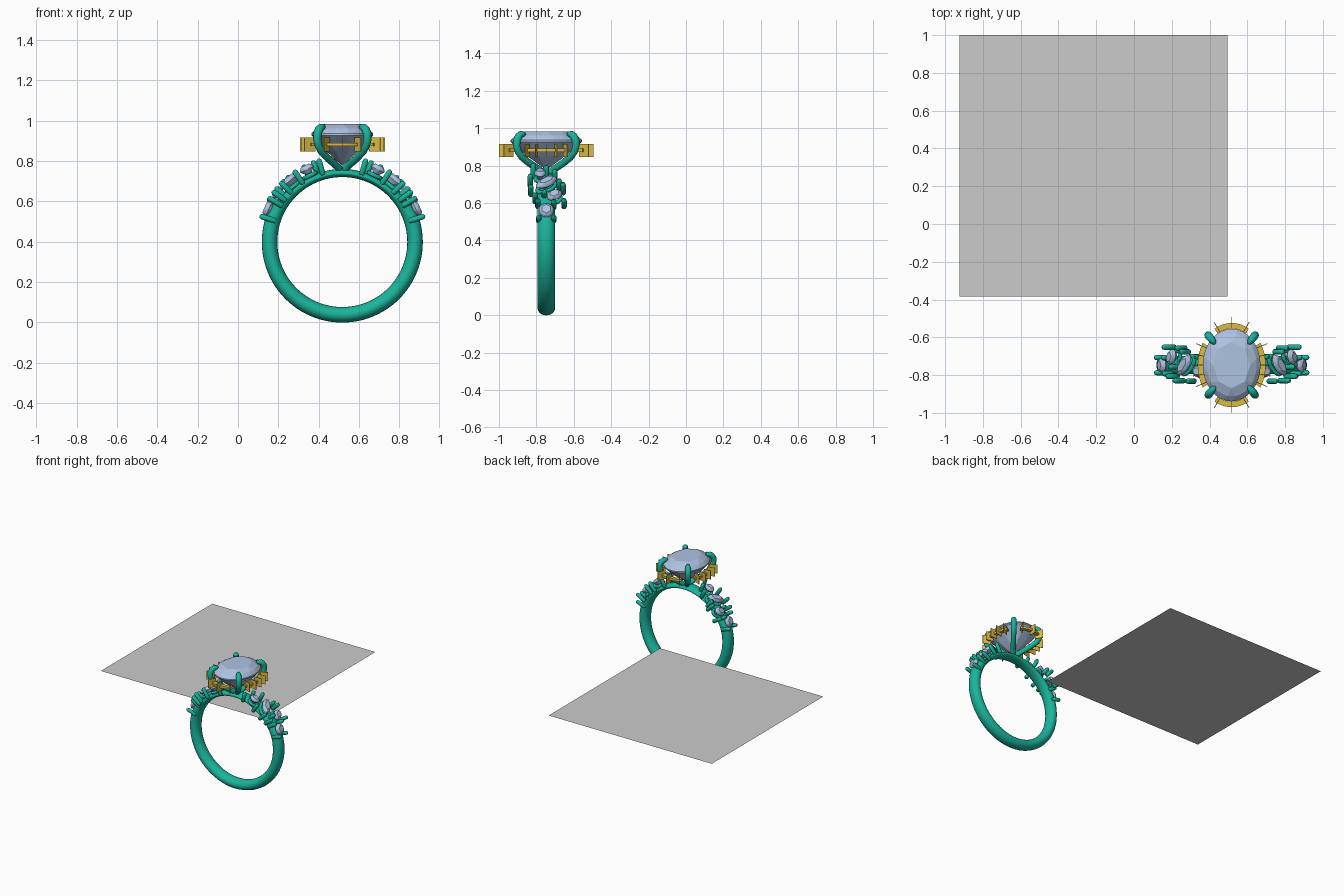
import bpy, bmesh
from math import sin, cos, pi, radians
from mathutils import Matrix, Vector

if "Cube" in bpy.data.objects:
    bpy.data.objects.remove(bpy.data.objects["Cube"])

CX, CY, CZ = 0.517, -0.747, 0.398        # centre of the finger hole


def mat(name, rgb):
    m = bpy.data.materials.new(name)
    m.diffuse_color = (*rgb, 1)
    m.use_nodes = True
    m.node_tree.nodes["Principled BSDF"].inputs["Base Color"].default_value = m.diffuse_color
    return m


METAL = mat("green_metal", (0.01, 0.46, 0.33))
GOLD = mat("gold", (0.72, 0.5, 0.06))
GEM = mat("pale_gem", (0.42, 0.54, 0.75))


def finish(bm, name, material, smooth=False):
    bmesh.ops.recalc_face_normals(bm, faces=bm.faces)
    me = bpy.data.meshes.new(name)
    for f in bm.faces:
        f.smooth = smooth
    bm.to_mesh(me)
    bm.free()
    ob = bpy.data.objects.new(name, me)
    bpy.context.collection.objects.link(ob)
    if material:
        me.materials.append(material)
    return ob


def gem(name, mx, a, b, crown, depth, n=16, tip=1.0):
    """Faceted cut stone: hull of table, crown, girdle and pavilion rings. tip > 1 points the ends."""
    bm = bmesh.new()
    levels = [(0.64, crown, n // 2, 0), (0.87, crown * 0.55, n, 0.5), (1, 0.06 * crown, n * 2, 0),
              (1, -0.12 * crown, n * 2, 0), (0.55, -depth * 0.55, n // 2, 0.5), (0.02, -depth, 6, 0)]
    for s, z, k, off in levels:
        for i in range(k):
            t = 2 * pi * (i + off) / k
            y = abs(sin(t)) ** tip * (1 if sin(t) >= 0 else -1)
            bm.verts.new((a * s * cos(t), b * s * y, z))
    res = bmesh.ops.convex_hull(bm, input=bm.verts)
    junk = [g for g in res["geom_interior"] if isinstance(g, bmesh.types.BMVert)]
    bmesh.ops.delete(bm, geom=junk, context="VERTS")
    bm.transform(mx)
    return finish(bm, name, GEM)


def tube(name, pts, r, radii=None, cyclic=False):
    """Round wire along points."""
    cu = bpy.data.curves.new(name, "CURVE")
    cu.dimensions = "3D"
    cu.bevel_depth, cu.bevel_resolution, cu.use_fill_caps = r, 3, True
    sp = cu.splines.new("POLY")
    sp.points.add(len(pts) - 1)
    for i, p in enumerate(pts):
        sp.points[i].co = (*p, 1)
        sp.points[i].radius = radii[i] if radii else 1
    sp.use_cyclic_u = cyclic
    sp.use_smooth = True
    cu.materials.append(METAL)
    ob = bpy.data.objects.new(name, cu)
    bpy.context.collection.objects.link(ob)
    return ob


def grid_loop(sections, name, material, smooth, closed=True):
    """Skin a list of vertex sections, each a closed profile."""
    bm = bmesh.new()
    rows = [[bm.verts.new(p) for p in s] for s in sections]
    k, n = len(rows[0]), len(rows)
    for i in range(n if closed else n - 1):
        r0, r1 = rows[i], rows[(i + 1) % n]
        for j in range(k):
            bm.faces.new((r0[j], r1[j], r1[(j + 1) % k], r0[(j + 1) % k]))
    if not closed:
        bm.faces.new(rows[0])
        bm.faces.new(rows[-1])
    return finish(bm, name, material, smooth)


# Shank: oval section swept round the finger, thinner under the centre stone
secs = []
for i in range(96):
    t = 2 * pi * i / 96
    k = min(1, max(0, (sin(t) - 0.35) / 0.5))
    half = 0.0385 - 0.0185 * k
    rad = 0.322 + half
    prof = [(half * cos(2 * pi * j / 20), 0.047 * sin(2 * pi * j / 20)) for j in range(20)]
    secs.append([(CX + (rad + u) * cos(t), CY + v, CZ + (rad + u) * sin(t)) for u, v in prof])
grid_loop(secs, "shank", METAL, True)

# Large oval centre stone
gem("centre_stone", Matrix.Translation((CX, CY, 0.933)), 0.153, 0.192, 0.05, 0.155)

# Four claws curving up from one root and hooking over the stone
claw = [(0.02, 0.735), (0.1, 0.76), (0.3, 0.785), (0.55, 0.812), (0.8, 0.845), (0.93, 0.875),
        (0.98, 0.905), (0.97, 0.935), (0.91, 0.956), (0.83, 0.967), (0.74, 0.969), (0.69, 0.967)]
size = [1, 1, 1, 1, 1, 1, 1.05, 1.1, 1.1, 1, 0.75, 0.25]
for sx in (-1, 1):
    for sy in (-1, 1):
        tube("claw", [(CX + sx * 0.127 * f, CY + sy * 0.162 * f, z) for f, z in claw], 0.019, size)

# Halo: four gold rails between the claws, with radial fins
for mid, span, fins in ((0, 32, 5), (90, 30, 3), (180, 32, 5), (270, 30, 3)):
    arc = []
    for i in range(9):
        t = radians(mid - span + span * 2 * i / 8)
        arc.append([(CX + (0.18 - d) * cos(t), CY + (0.223 - d) * sin(t), z)
                    for d, z in ((0, 0.873), (0, 0.89), (0.03, 0.89), (0.03, 0.873))])
    grid_loop(arc, "halo_rail", GOLD, False, closed=False)
    for i in range(fins):
        t = radians(mid + span * 0.85 * (2 * i / (fins - 1) - 1))
        p = Vector((0.18 * cos(t), 0.223 * sin(t), 0))
        nrm = Vector((cos(t) / 0.18, sin(t) / 0.223, 0)).normalized()
        bm = bmesh.new()
        bmesh.ops.create_cube(bm, size=1)
        bm.transform(Matrix.Translation(Vector((CX, CY, 0.881)) + p + nrm * 0.0005)
                     @ Matrix.Rotation(nrm.to_2d().angle_signed(Vector((1, 0))), 4, "Z")
                     @ Matrix.Diagonal((0.06, 0.004, 0.068, 1)))
        finish(bm, "halo_fin", GOLD)

# Shoulder clusters: (angle, y offset, half length, half width, turn, point sharpness)
STONES = [(64, -0.033, 0.036, 0.03, 0, 1), (51, 0.0, 0.068, 0.033, 52, 1.4),
          (37.5, 0.043, 0.043, 0.032, 60, 1), (24, 0.0, 0.04, 0.04, 0, 1)]
# Claw posts: (angle, y offset)
POSTS = [(74, -0.07), (70, 0.0), (63, 0.045), (56, -0.085), (50, 0.07), (44, -0.082), (46, 0.09),
         (39, -0.01), (36, -0.06), (31, 0.095), (31, -0.045), (30, 0.04), (17.5, -0.04), (17.5, 0.04)]
for side in (1, -1):
    flip = Matrix.Translation((CX, CY, CZ)) @ Matrix.Diagonal((side, 1, 1, 1))
    for ang, dy, a, b, turn, tip in STONES:
        t = radians(ang)
        frame = Matrix(((-sin(t), 0, cos(t), 0.402 * cos(t)), (0, -1, 0, dy),
                        (cos(t), 0, sin(t), 0.402 * sin(t)), (0, 0, 0, 1)))
        mx = flip @ frame @ Matrix.Rotation(radians(-turn), 4, "Z")
        gem("shoulder_stone", mx, a, b, 0.02, 0.04, 12, tip)
        loop = [mx @ Vector((a * 0.85 * cos(u), b * 0.85 * sin(u), -0.035))
                for u in (2 * pi * i / 20 for i in range(20))]
        tube("stone_seat", loop, 0.011, cyclic=True)
    for ang, dy in POSTS:
        t = radians(ang)
        line = [flip @ Vector((r * cos(t), dy, r * sin(t)))
                for r in (0.345, 0.352, 0.415, 0.425, 0.43)]
        tube("stone_post", line, 0.0145, [0.6, 1, 1, 0.8, 0.3])

# Thin square sheet beside the ring
bm = bmesh.new()
bmesh.ops.create_grid(bm, x_segments=1, y_segments=1, size=0.5)
bm.transform(Matrix.Translation((-0.215, 0.308, 0.395)) @ Matrix.Diagonal((1.42, 1.384, 1, 1)))
finish(bm, "flat_sheet", None)
